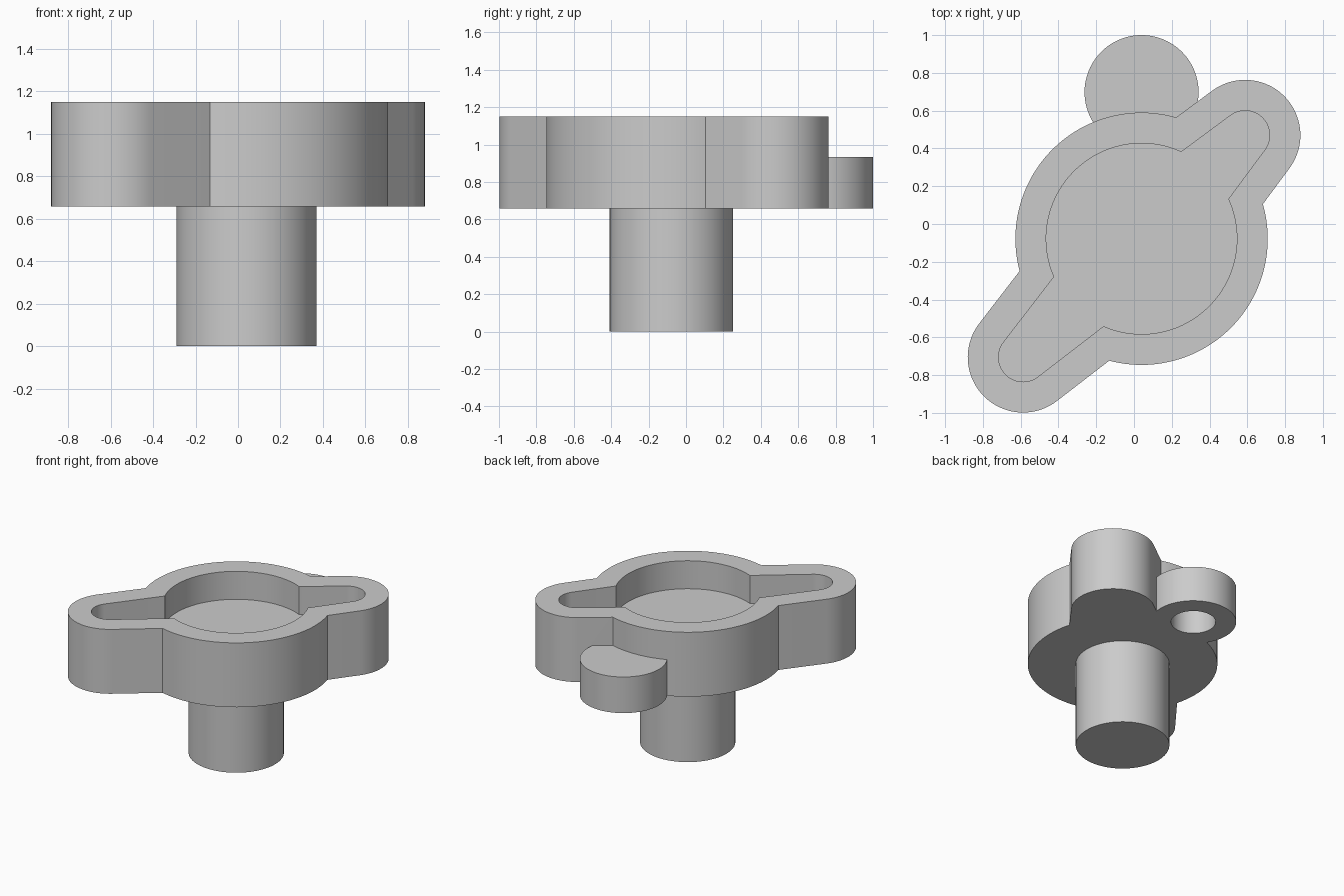
import bpy, bmesh
from math import radians, sin, cos, asin, acos, pi, tau

cube = bpy.data.objects.get("Cube")
if cube:
    bpy.data.objects.remove(cube)

CX, CY = 0.04, -0.078            # axis of the main hub
BASE, TOP, FLOOR = 0.658, 1.15, 0.936
WALL = 0.163
ARMS = [(pi / 4, 0.775), (5 * pi / 4, 0.887)]   # direction, length

grey = bpy.data.materials.new("plain grey")
grey.use_nodes = True
grey.diffuse_color = (0.6, 0.6, 0.6, 1)
grey.node_tree.nodes["Principled BSDF"].inputs["Base Color"].default_value = (0.6, 0.6, 0.6, 1)


def arc(x, y, r, start, end, steps):
    return [(x + r * cos(start + (end - start) * i / steps),
             y + r * sin(start + (end - start) * i / steps)) for i in range(steps + 1)]


def outline(inset):
    """Round hub with two tapering arms, walked counter-clockwise."""
    hub, tip, root = 0.668 - inset, 0.293 - inset, 0.407 - inset
    spans = []
    for phi, d in ARMS:
        turn = pi / 2 - asin((root - tip) / d)      # tangent angle on the tip
        spans.append((phi, d, turn, turn - acos(root / hub)))
    points = []
    for i, (phi, d, turn, join) in enumerate(spans):
        points += arc(CX + d * cos(phi), CY + d * sin(phi), tip, phi - turn, phi + turn, 40)
        nxt = spans[1 - i]
        end = nxt[0] - nxt[3] + (tau if i else 0)
        points += arc(CX, CY, hub, phi + join, end, 48)
    return points


def finish(name, bm):
    bmesh.ops.recalc_face_normals(bm, faces=bm.faces)
    mesh = bpy.data.meshes.new(name)
    bm.to_mesh(mesh)
    bm.free()
    mesh.materials.append(grey)
    obj = bpy.data.objects.new(name, mesh)
    bpy.context.collection.objects.link(obj)
    return obj


def cylinder(name, x, y, r, z0, z1):
    bm = bmesh.new()
    bmesh.ops.create_cone(bm, cap_ends=True, segments=96, radius1=r, radius2=r, depth=z1 - z0)
    bmesh.ops.translate(bm, verts=bm.verts, vec=(x, y, (z0 + z1) / 2))
    return finish(name, bm)


# Housing with an open pocket that follows its outline
bm = bmesh.new()
outer, inner = outline(0), outline(WALL)
rings = [[bm.verts.new((x, y, z)) for x, y in pts]
         for pts, z in ((outer, BASE), (outer, TOP), (inner, TOP), (inner, FLOOR))]
for low, high in zip(rings, rings[1:]):
    for i in range(len(low)):
        bm.faces.new((low[i - 1], low[i], high[i], high[i - 1]))
bm.faces.new(rings[0])
bm.faces.new(rings[-1])
housing = finish("housing", bm)

# Post and side lug are fused on, then the blind hole is bored from below
tools = [
    (cylinder("post", CX, CY, 0.33, 0, 0.72), "UNION"),
    (cylinder("lug", CX, 0.698, 0.302, BASE, 0.934), "UNION"),
    (cylinder("lug_hole", CX, 0.698, 0.157, 0.6, 0.87), "DIFFERENCE"),
]
bpy.ops.object.select_all(action="DESELECT")
bpy.context.view_layer.objects.active = housing
housing.select_set(True)
for tool, operation in tools:
    mod = housing.modifiers.new(tool.name, "BOOLEAN")
    mod.operation, mod.solver, mod.object = operation, "EXACT", tool
    bpy.ops.object.modifier_apply(modifier=mod.name)
    bpy.data.objects.remove(tool)

bpy.ops.object.shade_smooth_by_angle(angle=radians(25))
